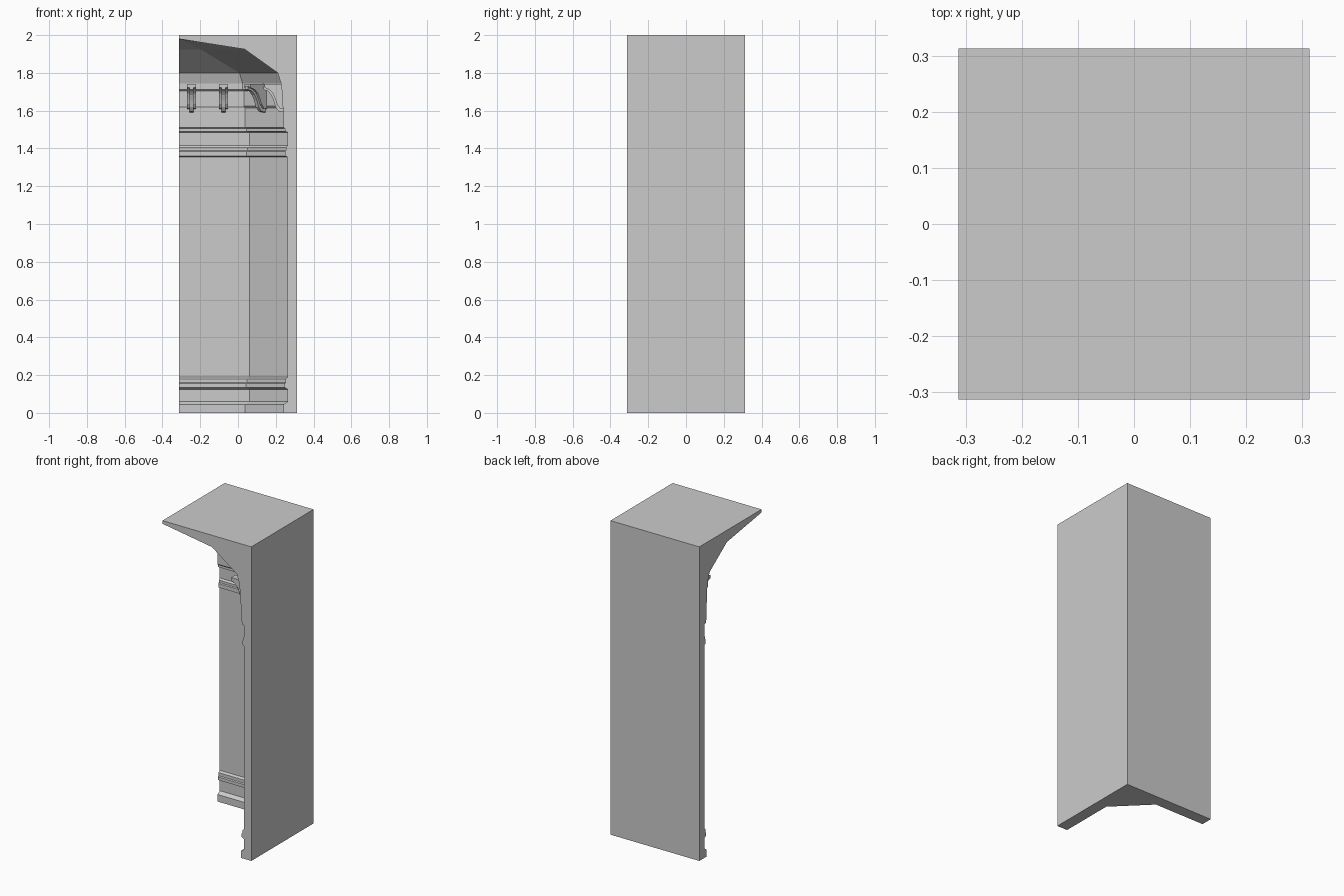
import bpy, bmesh, math
from mathutils import Matrix

if "Cube" in bpy.data.objects:
    bpy.data.objects.remove(bpy.data.objects["Cube"])

H = 0.313          # half width of the square plan
CH = 0.203         # leg of the diagonal corner panel

# Interior wall profile: distance from the open corner axis, height
PROFILE = [(.553, 0), (.553, .045), (.576, .06), (.576, .125), (.558, .135),
           (.558, .155), (.564, .16), (.564, .18), (.576, .19), (.576, 1.355),
           (.562, 1.36), (.562, 1.385), (.567, 1.39), (.567, 1.405), (.576, 1.415),
           (.576, 1.485), (.561, 1.49), (.561, 1.505), (.553, 1.512), (.553, 1.615),
           (.548, 1.625), (.548, 1.705), (.541, 1.712), (.541, 1.745),
           (.523, 1.80), (.348, 1.925), (0, 1.98)]


def finish(bm, name):
    bmesh.ops.recalc_face_normals(bm, faces=bm.faces)
    mesh = bpy.data.meshes.new(name)
    bm.to_mesh(mesh)
    bm.free()
    obj = bpy.data.objects.new(name, mesh)
    bpy.context.collection.objects.link(obj)
    return obj


# Corner walls with diagonal panel, mouldings and sloping ceiling
bm = bmesh.new()
rings = []
for r, z in PROFILE:
    c = max(r - CH, 0) if r > .4 else r * .33
    plan = [(0, r), (c, r), (r, c), (r, 0)]
    rings.append([bm.verts.new((x - H, y - H, z)) for x, y in plan])
for a, b in zip(rings, rings[1:]):
    for i in range(3):
        bm.faces.new((a[i], a[i + 1], b[i + 1], b[i]))
corners = [(-H, H), (H, H), (H, -H)]
low = [bm.verts.new((x, y, 0)) for x, y in corners]
high = [bm.verts.new((x, y, 2)) for x, y in corners]
tip = bm.verts.new((-H, -H, 2))
for i in range(2):
    bm.faces.new((low[i], low[i + 1], high[i + 1], high[i]))
bm.faces.new(high + [tip])
bm.faces.new(rings[0] + low[::-1])
bm.faces.new([g[0] for g in rings] + [tip, high[0], low[0]])
bm.faces.new([g[3] for g in rings] + [tip, high[2], low[2]])
bmesh.ops.remove_doubles(bm, verts=bm.verts, dist=1e-5)
finish(bm, "corner_wall")

# Curved brackets: local +x points out from the wall
OUTER = [(-.02, 1.742), (.10, 1.742), (.10, 1.722), (.075, 1.712), (.056, 1.692),
         (.044, 1.665), (.034, 1.635), (.018, 1.612), (-.02, 1.608)]
RIB = [(-.02, 1.73), (.105, 1.73), (.105, 1.712), (.08, 1.702), (.064, 1.682),
       (.052, 1.655), (.042, 1.62), (.025, 1.596), (-.02, 1.588)]


def bracket(name, x, y, angle, reach=1.0):
    bm = bmesh.new()
    for pts, half in ((OUTER, .023), (RIB, .011)):
        sides = [[bm.verts.new((d * reach, s * half, z)) for d, z in pts] for s in (-1, 1)]
        for side in sides:
            bm.faces.new(side)
        for i in range(len(pts)):
            j = (i + 1) % len(pts)
            bm.faces.new((sides[0][i], sides[0][j], sides[1][j], sides[1][i]))
    bm.transform(Matrix.Translation((x, y, 0)) @ Matrix.Rotation(angle, 4, 'Z'))
    finish(bm, name)


WALL = .553 - H
for i, p in enumerate((-.246, -.077)):
    bracket(f"back_bracket_{i}", p, WALL, -math.pi / 2)
    bracket(f"right_bracket_{i}", WALL, p, math.pi)
mid = WALL - CH / 2
bracket("diagonal_bracket", mid, mid, math.radians(225), 1.25)
